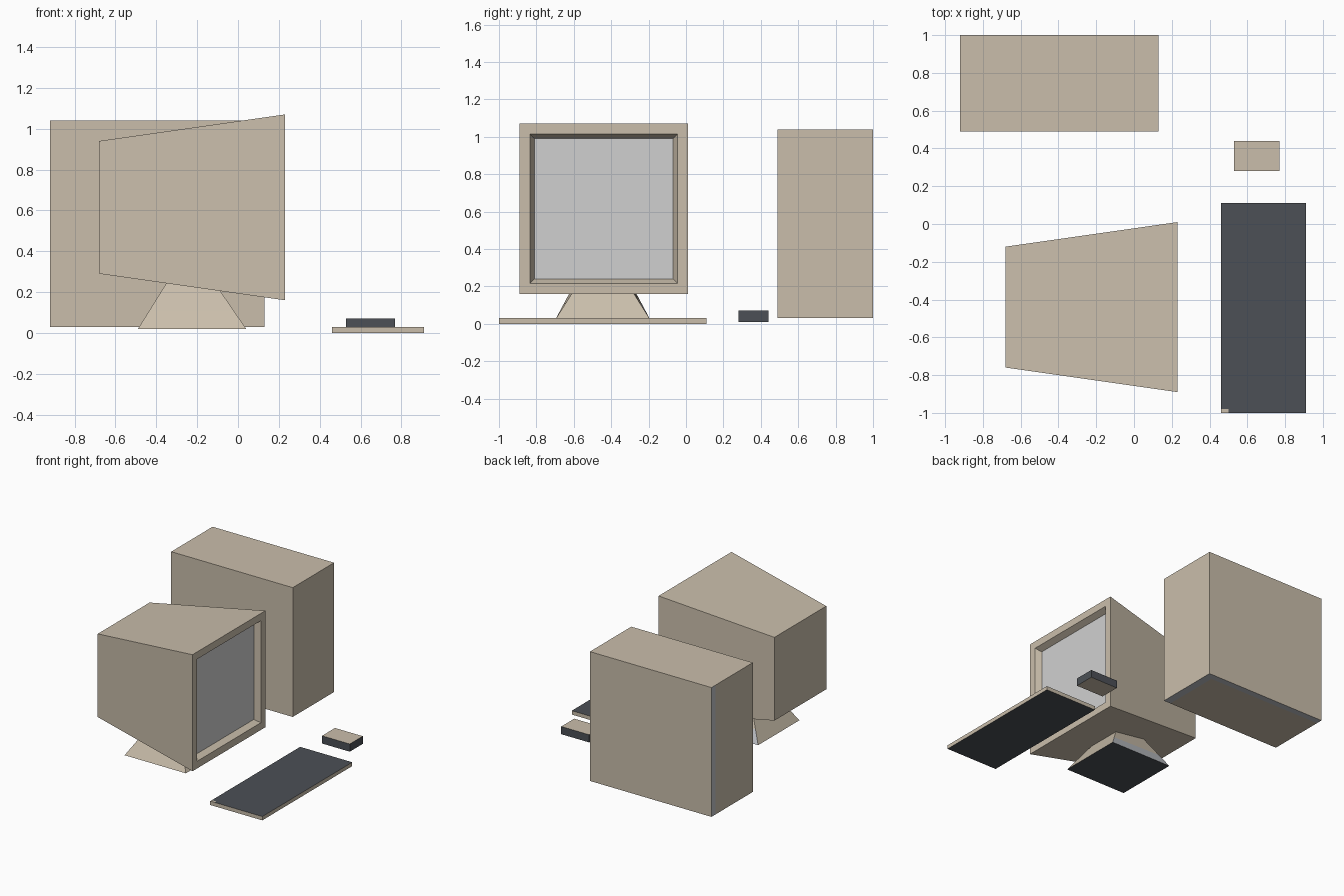
import bpy, bmesh
from mathutils import Vector

if "Cube" in bpy.data.objects:
    bpy.data.objects.remove(bpy.data.objects["Cube"])


def material(name, rgb):
    m = bpy.data.materials.new(name)
    lin = [((c / 255 + 0.055) / 1.055) ** 2.4 for c in rgb]
    m.diffuse_color = (*lin, 1)
    m.use_nodes = True
    m.node_tree.nodes["Principled BSDF"].inputs["Base Color"].default_value = m.diffuse_color
    return m


MATS = [material("beige_plastic", (202, 190, 171)),
        material("dark_plastic", (76, 80, 86)),
        material("grey_glass", (208, 208, 208)),
        material("grey_metal", (190, 193, 198))]
BEIGE, DARK, GLASS, METAL = range(4)


def block(lower, upper):
    """Six-sided solid between two four-cornered rings."""
    bm = bmesh.new()
    a = [bm.verts.new(p) for p in lower]
    b = [bm.verts.new(p) for p in upper]
    bm.faces.new(a[::-1])
    bm.faces.new(b)
    for i in range(4):
        j = (i + 1) % 4
        bm.faces.new((a[i], a[j], b[j], b[i]))
    bmesh.ops.recalc_face_normals(bm, faces=bm.faces)
    return bm


def ring(x0, x1, y0, y1, z0, z1=None):
    """Rectangle in plan; z0 at the x0 side, z1 at the x1 side."""
    z1 = z0 if z1 is None else z1
    return [(x0, y0, z0), (x1, y0, z1), (x1, y1, z1), (x0, y1, z0)]


def box(x0, x1, y0, y1, z0, z1):
    return block(ring(x0, x1, y0, y1, z0), ring(x0, x1, y0, y1, z1))


def cut(bm, co, no):
    bmesh.ops.bisect_plane(bm, geom=bm.verts[:] + bm.edges[:] + bm.faces[:],
                           plane_co=co, plane_no=no)


def finish(bm, name, rule):
    """Colour faces by a rule on centre and normal, then make the object."""
    bm.normal_update()
    for f in bm.faces:
        f.material_index = rule(f.calc_center_median(), f.normal)
    me = bpy.data.meshes.new(name)
    bm.to_mesh(me)
    bm.free()
    for m in MATS:
        me.materials.append(m)
    ob = bpy.data.objects.new(name, me)
    bpy.context.collection.objects.link(ob)


# Tower case, with grey strips underneath and along the back of the left side
bm = box(-0.92, 0.13, 0.49, 1.0, 0.03, 1.04)
cut(bm, (0, 0.95, 0), (0, 1, 0))
cut(bm, (0.07, 0, 0), (1, 0, 0))
finish(bm, "tower_case", lambda c, n: METAL if
       (n.z < -0.5 and (c.y > 0.95 or c.x > 0.07)) or
       (n.x < -0.5 and c.y > 0.95) else BEIGE)

# Monitor: tapered housing with a sunken screen on the wide end
bm = block(ring(-0.68, 0.23, -0.76, -0.12, 0.29, 0.16),
           ring(-0.68, 0.23, -0.76, -0.12, 0.94, 1.07))
for v in bm.verts:
    if v.co.x > 0:
        v.co.y = 0.01 if v.co.y > -0.4 else -0.89
bm.normal_update()
front = max(bm.faces, key=lambda f: f.normal.x)
bmesh.ops.inset_region(bm, faces=[front], thickness=0.08)
bmesh.ops.inset_region(bm, faces=[front], thickness=0.032)
bmesh.ops.translate(bm, verts=front.verts[:], vec=Vector((-0.045, 0, 0)))
finish(bm, "monitor", lambda c, n: GLASS if
       n.x > 0.99 and c.x < 0.2 else BEIGE)

# Monitor stand: tapered foot meeting the sloping underside
bm = block(ring(-0.49, 0.04, -0.70, -0.19, 0.02),
           ring(-0.35, -0.09, -0.58, -0.31, 0.245, 0.21))
cut(bm, (0, 0, 0.11), (0, 0, 1))
finish(bm, "monitor_stand", lambda c, n: DARK if n.z < -0.9 else
       METAL if n.y > 0.5 and c.z < 0.11 else BEIGE)

# Keyboard: dark top and bottom, beige rim, small beige corner
bm = box(0.46, 0.91, -1.0, 0.11, 0.0, 0.03)
cut(bm, (0.5, 0, 0), (1, 0, 0))
cut(bm, (0, -0.98, 0), (0, 1, 0))
finish(bm, "keyboard", lambda c, n: DARK if abs(n.z) > 0.5 and not
       (n.z > 0 and c.x < 0.5 and c.y < -0.98) else BEIGE)

# Mouse: beige top and bottom, dark sides
finish(box(0.53, 0.77, 0.28, 0.44, 0.01, 0.07), "mouse",
       lambda c, n: BEIGE if abs(n.z) > 0.5 else DARK)
